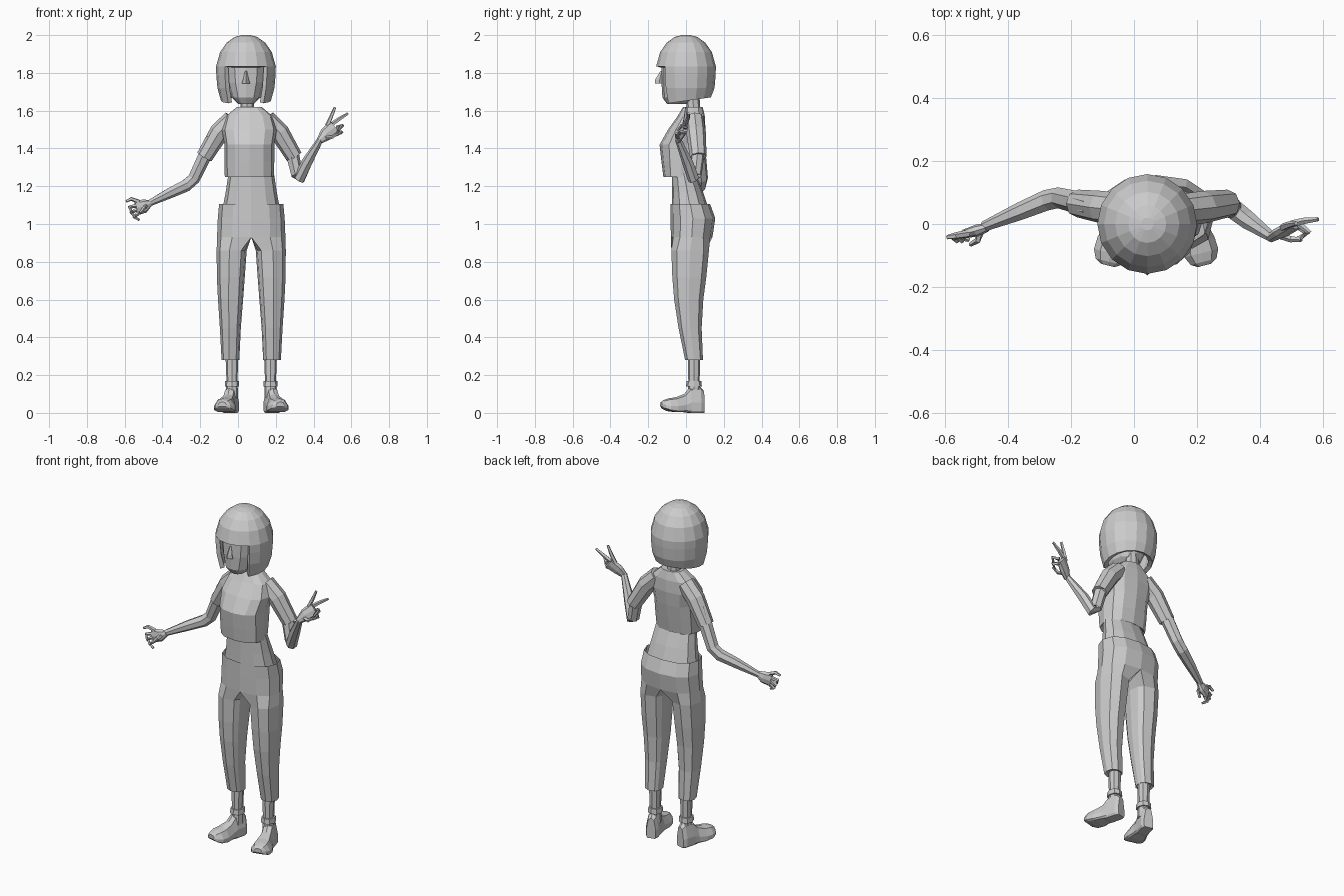
import bpy, bmesh
from math import sin, cos, radians, pi
from mathutils import Vector

if "Cube" in bpy.data.objects:
    bpy.data.objects.remove(bpy.data.objects["Cube"])

HIP_X, CHEST_X, HEAD_X = 0.07, 0.06, 0.042


def skin(name, rings, cap_start=True, cap_end=True, keep=None, fix=True):
    """Bridge closed rings of points into a mesh object; keep(i, j) may drop faces."""
    bm = bmesh.new()
    vs = [[bm.verts.new(p) for p in r] for r in rings]
    n = len(rings[0])
    for i in range(len(vs) - 1):
        for j in range(n):
            if keep is None or keep(i, j):
                k = (j + 1) % n
                bm.faces.new((vs[i][j], vs[i][k], vs[i + 1][k], vs[i + 1][j]))
    if cap_start:
        bm.faces.new(vs[0][::-1])
    if cap_end:
        bm.faces.new(vs[-1])
    bmesh.ops.delete(bm, geom=[v for v in bm.verts if not v.link_faces], context='VERTS')
    if fix:
        bmesh.ops.recalc_face_normals(bm, faces=bm.faces)
    me = bpy.data.meshes.new(name)
    bm.to_mesh(me)
    bm.free()
    ob = bpy.data.objects.new(name, me)
    bpy.context.collection.objects.link(ob)
    return ob


def bend(v, p):
    return abs(v) ** p * (1 if v > 0 else -1)


def oval(z, cx, rx, y0, y1, angles, p=0.85):
    """Horizontal boxy oval from its half width and y range."""
    cy, ry = (y0 + y1) / 2, (y1 - y0) / 2
    return [Vector((cx + rx * bend(cos(a), p), cy + ry * bend(sin(a), p), z)) for a in angles]


def turn(n):
    return [-pi / 2 + 2 * pi * i / n for i in range(n)]


def stack(name, cx, rows, n, p=0.85, **kw):
    """Body part from rows of (z, half width, front y, back y)."""
    return skin(name, [oval(z, cx, rx, y0, y1, turn(n), p) for z, rx, y0, y1 in rows], **kw)


def tube(name, pts, radii, n=6, ref=(0, 0, 1), **kw):
    """Limb along a path; each radius is a number or (side, up)."""
    pts = [Vector(p) for p in pts]
    rings = []
    for i, p in enumerate(pts):
        t = (pts[min(i + 1, len(pts) - 1)] - pts[max(i - 1, 0)]).normalized()
        side = t.cross(Vector(ref)).normalized()
        up = side.cross(t)
        r = radii[i] if isinstance(radii[i], tuple) else (radii[i],) * 2
        rings.append([p + side * r[0] * cos(2 * pi * j / n) + up * r[1] * sin(2 * pi * j / n)
                      for j in range(n)])
    return skin(name, rings, **kw)


def mirror(ob):
    ob.location.x = HIP_X
    m = ob.modifiers.new("mirror", 'MIRROR')
    m.merge_threshold = 0.002


# Head, nose and neck
stack("head", HEAD_X, [(1.635, .04, -.10, 0), (1.67, .075, -.125, .06), (1.75, .1, -.13, .1),
                       (1.85, .11, -.13, .12), (1.93, .09, -.1, .09)], 12)
stack("nose", HEAD_X, [(1.745, .022, -.163, -.115), (1.765, .015, -.163, -.115),
                       (1.81, .005, -.135, -.12)], 4, 1)
stack("neck", HEAD_X + .006, [(1.57, .042, -.005, .085), (1.62, .036, .003, .075),
                              (1.7, .036, 0, .07)], 8)

# Bob hair: dome with a face opening below the fringe
hair_rows = [(1.652, .132), (1.72, .151), (1.79, .157), (1.835, .158), (1.91, .137),
             (1.96, .102), (1.99, .06), (2.0, .02)]
hair_rings = [oval(z, HEAD_X, r, -r, r, turn(16), 1) for z, r in hair_rows]
for v in hair_rings[0]:
    v.z += .14 * v.y
hair = skin("hair", hair_rings, cap_start=False, fix=False,
            keep=lambda i, j: i > 2 or j not in (0, 1, 14, 15))
thick = hair.modifiers.new("thickness", 'SOLIDIFY')
thick.thickness = 0.024
thick.offset = -1

# Crop top and bare waist
stack("crop_top", CHEST_X, [(1.26, .118, -.105, .055), (1.25, .13, -.12, .066), (1.33, .132, -.13, .08),
                            (1.42, .132, -.14, .095), (1.50, .145, -.095, .103),
                            (1.57, .125, -.045, .1), (1.62, .065, -.015, .088)], 12, .8)
stack("waist", HIP_X, [(1.08, .152, -.075, .12), (1.17, .135, -.075, .09), (1.27, .12, -.075, .05)], 12)

# Trousers: half built with pelvis and leg, then mirrored
half = [radians(-90 + 30 * i) for i in range(7)]
full = [radians(-126 + 42 * i) for i in range(7)] + [radians(a) for a in (150, 180, 210)]
rings = []
for z, rx, y0, y1 in [(1.105, .17, -.082, .128), (1.03, .177, -.082, .155), (.93, .181, -.08, .14)]:
    ring = oval(z, 0, rx, y0, y1, half)
    ring[0].x = ring[6].x = 0
    rings.append(ring + [Vector((0, y1 + (y0 - y1) * k, z)) for k in (.25, .5, .75)])
for z, x0, x1, y0, y1 in [(.86, .024, .183, -.078, .122), (.72, .034, .182, -.073, .108),
                          (.6, .043, .176, -.063, .092), (.45, .055, .166, -.04, .083),
                          (.28, .063, .157, -.005, .09), (.285, .072, .147, .005, .08)]:
    rings.append(oval(z, (x0 + x1) / 2, (x1 - x0) / 2, y0, y1, full))
mirror(skin("trousers", rings, cap_start=False, keep=lambda i, j: i > 1 or j < 6))

# Ankles with straps
mirror(stack("ankle", .102, [(.08, .033, .008, .078), (.17, .029, .012, .072), (.3, .034, .01, .076)], 8))
mirror(stack("ankle_strap", .102, [(.14, .038, 0, .084), (.17, .036, .003, .081)], 8))

# Shoes: cross sections from heel to toe, splayed outwards
sections = [(0, .027, 0, .12), (.02, .037, 0, .14), (.075, .038, 0, .135), (.105, .041, .004, .1),
            (.15, .053, .004, .083), (.19, .055, .01, .077), (.218, .042, .022, .068),
            (.23, .022, .034, .058)]
along, across = Vector((.25, -.97, 0)), Vector((.97, .25, 0))
shoe = []
for t, w, z0, z1 in sections:
    o = Vector((.096, .092, 0)) + along * t
    shape = [(-1, .08), (-.8, 0), (.8, 0), (1, .08), (1, .4), (.62, .9), (0, 1), (-.62, .9), (-1, .4)]
    shoe.append([o + across * w * u + Vector((0, 0, z0 + (z1 - z0) * v)) for u, v in shape])
mirror(skin("shoe", shoe))

# Sleeves
for s, side in ((-1, "right"), (1, "left")):
    tube(side + "_sleeve", [(CHEST_X + s * .09, .045, 1.555), (CHEST_X + s * .16, .053, 1.485),
                            (CHEST_X + s * .238, .065, 1.355), (CHEST_X + s * .233, .065, 1.365)],
         [.05, .052, .044, .034], 8, ref=(0, 1, 0))

# Arms
tube("right_arm", [(-.13, .055, 1.45), (-.18, .07, 1.355), (-.235, .083, 1.24), (-.275, .075, 1.205),
                   (-.36, .04, 1.165), (-.475, -.008, 1.108)],
     [.04, .037, .034, .034, .029, .017], 7, ref=(0, 1, 0))
tube("left_arm", [(.25, .055, 1.45), (.29, .06, 1.355), (.312, .05, 1.26), (.325, .04, 1.24),
                  (.365, .01, 1.325), (.438, -.042, 1.45)],
     [.04, .036, .033, .032, .03, .017], 7, ref=(0, 1, 0))

# Palms
tube("right_palm", [(-.465, -.01, 1.112), (-.495, -.02, 1.095), (-.54, -.032, 1.085)],
     [(.014, .018), (.019, .036), (.014, .04)], 8)
tube("left_palm", [(.432, -.045, 1.44), (.465, -.027, 1.475), (.51, -.003, 1.512)],
     [(.018, .014), (.036, .018), (.04, .014)], 8, ref=(0, 1, 0))

# Fingers
fingers = {
    "right_index": [(-.525, -.03, 1.118), (-.565, -.037, 1.133), (-.592, -.042, 1.12)],
    "right_middle": [(-.53, -.03, 1.1), (-.575, -.042, 1.088), (-.56, -.055, 1.06)],
    "right_ring": [(-.53, -.03, 1.08), (-.565, -.04, 1.06), (-.543, -.055, 1.038)],
    "right_little": [(-.525, -.03, 1.06), (-.55, -.042, 1.036), (-.523, -.05, 1.022)],
    "right_thumb": [(-.485, -.02, 1.1), (-.495, -.052, 1.088), (-.518, -.065, 1.06)],
    "left_index": [(.472, -.01, 1.52), (.492, -.002, 1.565), (.514, .002, 1.618)],
    "left_middle": [(.5, 0, 1.53), (.54, .01, 1.558), (.583, .015, 1.585)],
    "left_ring": [(.525, 0, 1.51), (.552, -.025, 1.52), (.53, -.045, 1.495)],
    "left_little": [(.52, -.005, 1.485), (.547, -.03, 1.485), (.52, -.045, 1.47)],
    "left_thumb": [(.46, -.035, 1.46), (.497, -.048, 1.458), (.53, -.05, 1.48)],
}
for name, path in fingers.items():
    tube(name + "_finger", path, [.012, .0105, .007], 5, ref=(.3, 1, .2))
